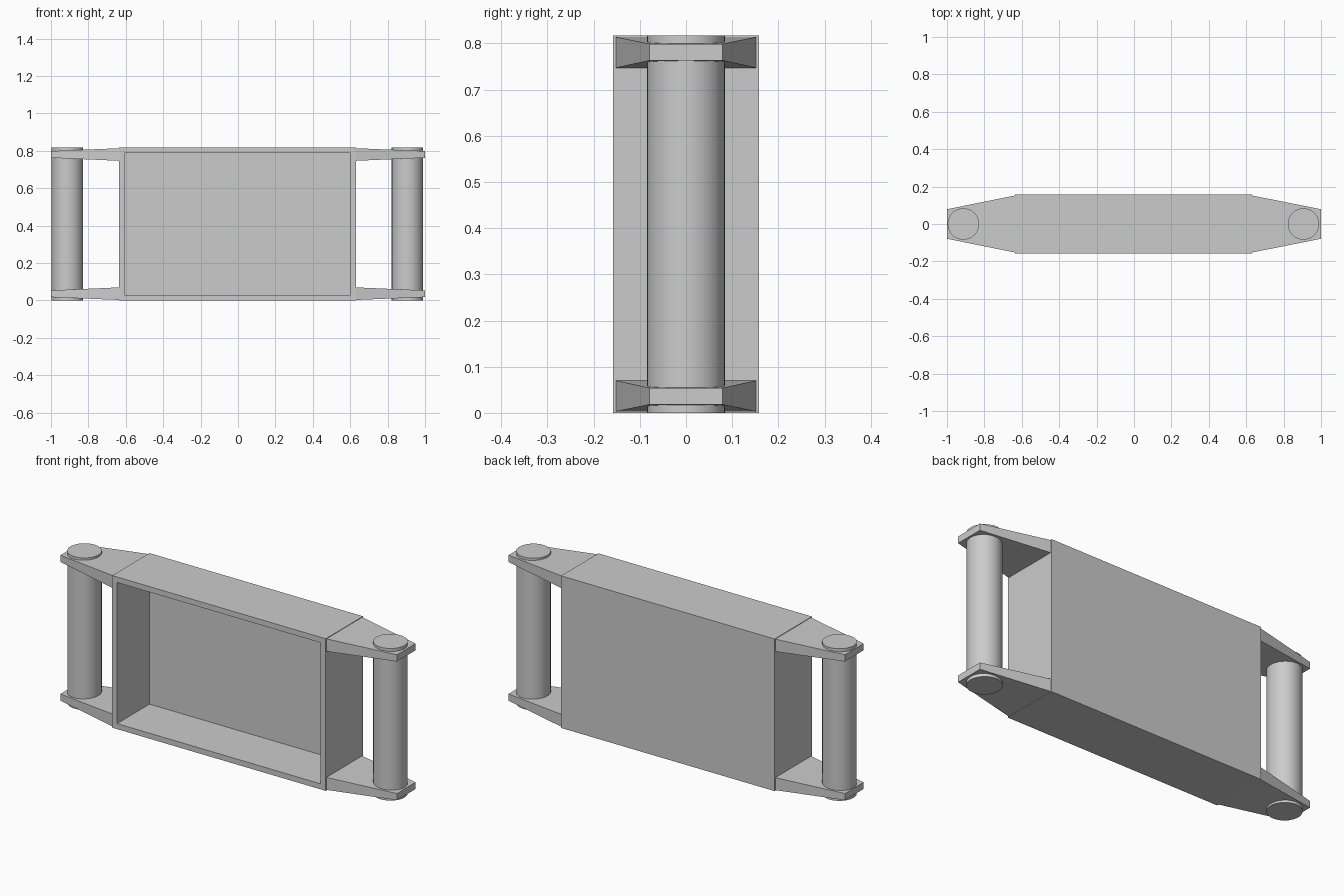
import bpy, bmesh, math

cube = bpy.data.objects.get("Cube")
if cube:
    bpy.data.objects.remove(cube, do_unlink=True)

GREY = (0.6, 0.6, 0.6, 1.0)
mat = bpy.data.materials.new("plain grey")
mat.use_nodes = True
mat.diffuse_color = GREY
mat.node_tree.nodes["Principled BSDF"].inputs["Base Color"].default_value = GREY

HEIGHT = 0.817
LEFT, RIGHT = -0.637, 0.632      # ends of the tray
HALF_DEPTH = 0.158
WALL = 0.042


def finish(bm, name):
    bmesh.ops.recalc_face_normals(bm, faces=bm.faces)
    mesh = bpy.data.meshes.new(name)
    bm.to_mesh(mesh)
    bm.free()
    mesh.materials.append(mat)
    obj = bpy.data.objects.new(name, mesh)
    bpy.context.collection.objects.link(obj)
    return obj


def loft(bm, x0, y0, low0, high0, x1, y1, low1, high1):
    """Six-sided block between two rectangles facing along x."""
    ends = []
    for x, y, low, high in ((x0, y0, low0, high0), (x1, y1, low1, high1)):
        ends.append([bm.verts.new(p) for p in
                     ((x, -y, low), (x, y, low), (x, y, high), (x, -y, high))])
    a, b = ends
    for i in range(4):
        j = (i + 1) % 4
        bm.faces.new((a[i], a[j], b[j], b[i]))
    bm.faces.new(a)
    bm.faces.new(b)


# Open-fronted tray: inset the front face, then push it back to the rear wall
bm = bmesh.new()
loft(bm, LEFT, HALF_DEPTH, 0, HEIGHT, RIGHT, HALF_DEPTH, 0, HEIGHT)
bmesh.ops.recalc_face_normals(bm, faces=bm.faces)
front = min(bm.faces, key=lambda f: f.calc_center_median().y)
bmesh.ops.inset_individual(bm, faces=[front], thickness=WALL)
pocket = bmesh.ops.extrude_discrete_faces(bm, faces=[front])["faces"][0]
bmesh.ops.translate(bm, verts=pocket.verts, vec=(0, 2 * HALF_DEPTH - WALL, 0))
finish(bm, "tray")

for side, root, tip, pin_x in (("right", LEFT, -1.0, -0.912),
                               ("left", RIGHT, 1.0, 0.906)):
    # Tapered arms, the lower one a mirror of the upper
    for level in ("upper", "lower"):
        bm = bmesh.new()
        loft(bm, root, 0.152, 0.747, 0.814, tip, 0.079, 0.763, 0.799)
        if level == "lower":
            for v in bm.verts:
                v.co.z = HEIGHT - v.co.z
        finish(bm, f"{level}_{side}_arm")

    # Upright pin through both arms
    bm = bmesh.new()
    bmesh.ops.create_cone(bm, cap_ends=True, segments=64, radius1=0.084,
                          radius2=0.084, depth=HEIGHT)
    bmesh.ops.translate(bm, verts=bm.verts, vec=(pin_x, 0, HEIGHT / 2))
    pin = finish(bm, f"{side}_pin")
    bpy.ops.object.select_all(action="DESELECT")
    pin.select_set(True)
    bpy.context.view_layer.objects.active = pin
    bpy.ops.object.shade_smooth_by_angle(angle=math.radians(30))
